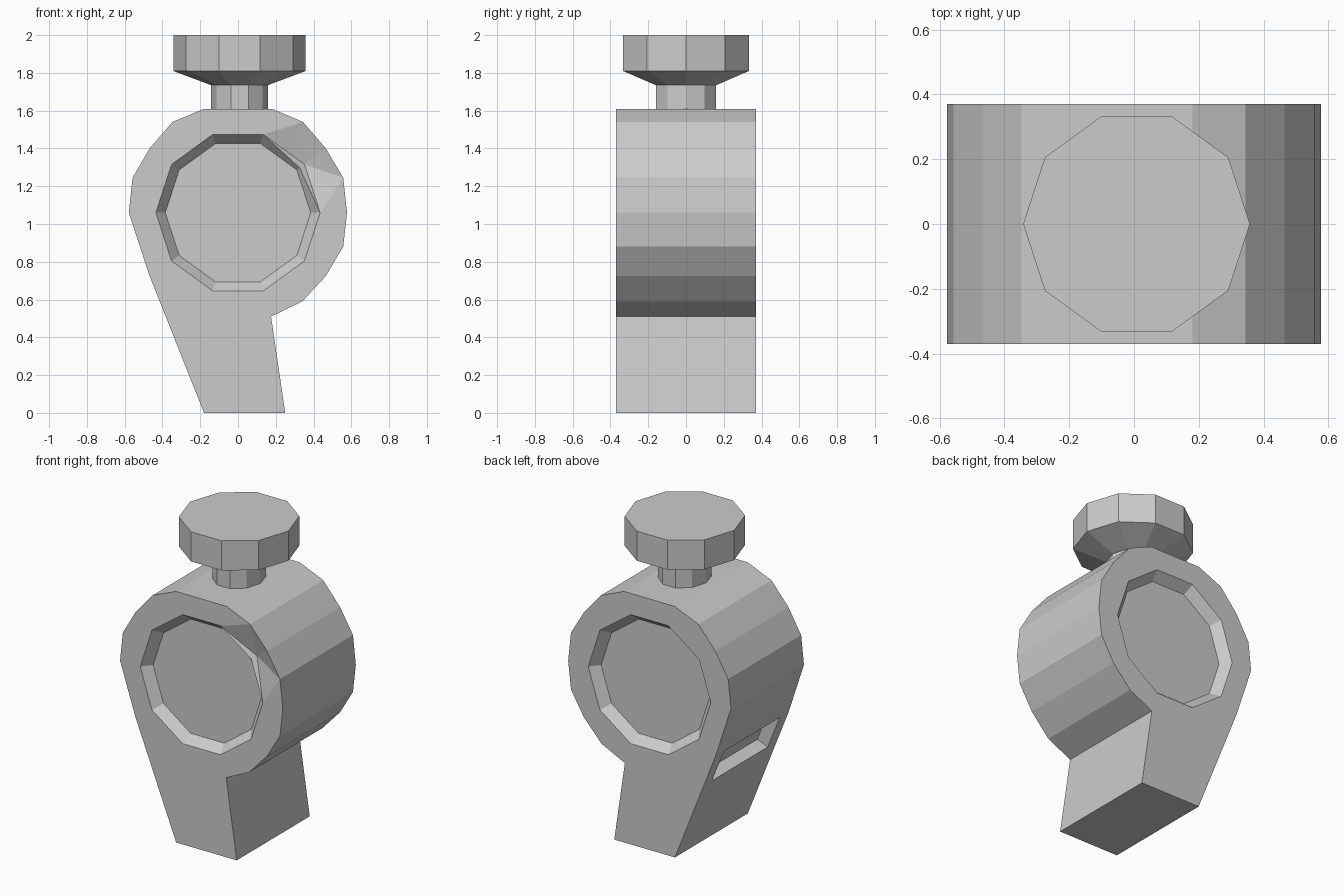
import bpy, bmesh
from math import cos, sin, pi

if "Cube" in bpy.data.objects:
    bpy.data.objects.remove(bpy.data.objects["Cube"])

HALF = 0.37            # half width of the body
CX, CZ = 0.0, 1.06     # drum centre


def to_object(name, bm):
    bmesh.ops.recalc_face_normals(bm, faces=bm.faces)
    mesh = bpy.data.meshes.new(name)
    bm.to_mesh(mesh)
    bm.free()
    ob = bpy.data.objects.new(name, mesh)
    bpy.context.collection.objects.link(ob)
    return ob


def hull(name, points):
    bm = bmesh.new()
    verts = [bm.verts.new(p) for p in points]
    bmesh.ops.convex_hull(bm, input=verts)
    bmesh.ops.dissolve_limit(bm, angle_limit=0.005, verts=bm.verts, edges=bm.edges)
    return to_object(name, bm)


def cut(target, cutter):
    mod = target.modifiers.new("cut", 'BOOLEAN')
    mod.operation, mod.solver, mod.object = 'DIFFERENCE', 'EXACT', cutter
    bpy.context.view_layer.objects.active = target
    bpy.ops.object.modifier_apply(modifier=mod.name)
    bpy.data.objects.remove(cutter)


def decagon(rx, ry):
    return [(rx * cos(i * pi / 5), ry * sin(i * pi / 5)) for i in range(10)]


# body: drum with slanted mouthpiece, extruded across y
profile = [(-0.18, 0), (0.25, 0), (0.175, 0.51), (0.34, 0.59), (0.465, 0.725),
           (0.557, 0.88), (0.577, 1.06), (0.557, 1.245), (0.465, 1.40),
           (0.345, 1.54), (0.18, 1.61), (-0.18, 1.61), (-0.347, 1.54),
           (-0.468, 1.40), (-0.558, 1.245), (-0.578, 1.06), (-0.47, 0.73)]
bm = bmesh.new()
face = bm.faces.new([bm.verts.new((x, -HALF, z)) for x, z in profile])
ext = bmesh.ops.extrude_face_region(bm, geom=[face])
for v in ext["geom"]:
    if isinstance(v, bmesh.types.BMVert):
        v.co.y = HALF
body = to_object("whistle_body", bm)

# tapered round recess on both sides
for side in (-1, 1):
    rings = ((0.385, HALF - 0.06), (0.468, HALF + 0.04))
    cut(body, hull("recess_cutter", [(CX + x, side * y, CZ + z)
                                     for r, y in rings for x, z in decagon(r, r)]))

# shallow dent in the front rim
rim = [(0.134, 1.474), (0.345, 1.54), (0.465, 1.40), (0.557, 1.245), (0.435, 1.06)]
cut(body, hull("dent_cutter", [(x, y, z) for x, z in rim for y in (-HALF, -HALF - 0.1)]
               + [(0.352, -HALF + 0.06, 1.316)]))

# air slot in the slanted left face
lower, upper = (-0.385, 0.515), (-0.468, 0.725)
nx, nz = 0.93, 0.37
cut(body, hull("slot_cutter", [(x + d * nx, y, z + d * nz) for x, z in (lower, upper)
                               for d in (-0.1, 0.08) for y in (-0.28, 0.285)]))

# knob: neck, flare and cap as stacked ten-sided rings
bm = bmesh.new()
rings = []
for rx, ry, z in ((0.15, 0.168, 1.60), (0.15, 0.168, 1.735), (0.35, 0.35, 1.81), (0.35, 0.35, 2.0)):
    rings.append([bm.verts.new((x + 0.008, y, z)) for x, y in decagon(rx, ry)])
for a, b in zip(rings, rings[1:]):
    for i in range(10):
        j = (i + 1) % 10
        bm.faces.new((a[i], a[j], b[j], b[i]))
bm.faces.new(rings[0])
bm.faces.new(rings[-1])
to_object("top_knob", bm)
